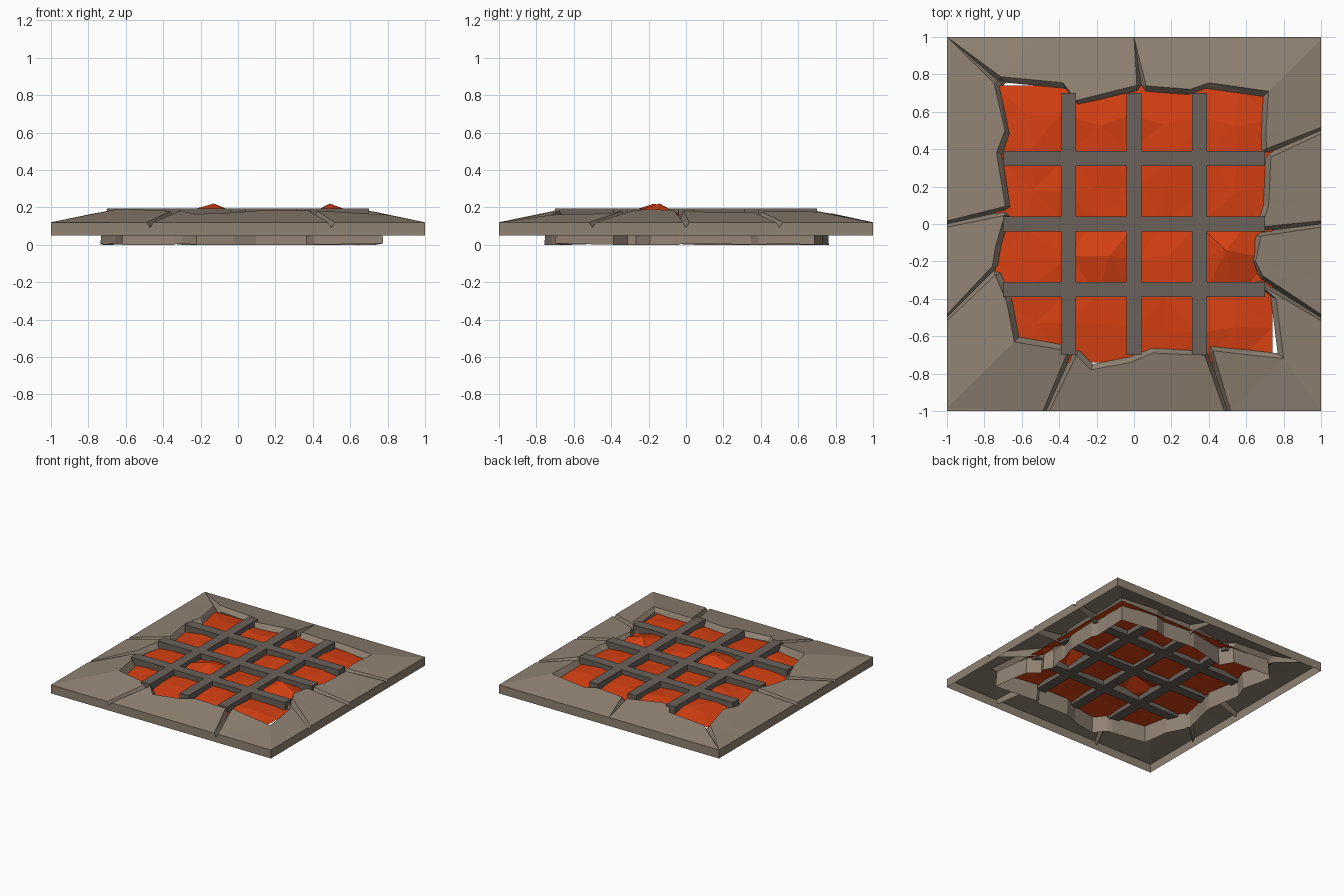
import bpy, bmesh, random
from mathutils import Vector

if "Cube" in bpy.data.objects:
    bpy.data.objects.remove(bpy.data.objects["Cube"])

random.seed(4)


def material(name, rgb):
    m = bpy.data.materials.new(name)
    m.diffuse_color = (*rgb, 1)
    m.use_nodes = True
    m.node_tree.nodes["Principled BSDF"].inputs["Base Color"].default_value = m.diffuse_color
    return m


STONE = material("stone", (0.28, 0.225, 0.172))
IRON = material("dark iron", (0.145, 0.12, 0.103))
LAVA = material("lava", (0.68, 0.052, 0.006))


def finish(bm, name, mat):
    bmesh.ops.remove_doubles(bm, verts=bm.verts, dist=0.0005)
    mesh = bpy.data.meshes.new(name)
    bm.to_mesh(mesh)
    bm.free()
    mesh.materials.append(mat)
    obj = bpy.data.objects.new(name, mesh)
    bpy.context.collection.objects.link(obj)
    return obj


# Broken rim of the pit, clockwise from above; 4 values = crack (rim -> border)
RIM = [(-.73, .77, -1, 1), (-.38, .755), (-.31, .66), (.04, .74, 0, 1),
       (.3, .72), (.4, .755), (.72, .71), (.705, .5), (.72, .38, 1, .5),
       (.72, .1), (.68, -.04, 1, 0), (.65, -.2), (.68, -.3, 1, -.5),
       (.76, -.4), (.80, -.72), (.40, -.69, .5, -1), (.1, -.69),
       (-.02, -.74), (-.23, -.78), (-.33, -.69, -.47, -1), (-.64, -.63),
       (-.68, -.42), (-.75, -.25, -1, -.5), (-.74, -.12),
       (-.69, .07, -1, 0), (-.735, .38), (-.69, .5)]
EDGE_Z, SKIRT_Z = 0.12, 0.05


def column(rim, outer, rim_z, outer_z, lip_z):
    """Skirt foot, border, rim, lip and wall foot at one place on the ring."""
    x, y = rim
    return [Vector((*outer, SKIRT_Z)), Vector((*outer, outer_z)),
            Vector((x, y, rim_z)), Vector((x * .96, y * .96, lip_z)),
            Vector((x * .97, y * .97, random.choice((0.005, 0.005, 0.012))))]


columns = []
for entry in RIM:
    p = Vector(entry[:2])
    top = EDGE_Z + 0.2 * (1 - max(abs(p.x), abs(p.y)))
    if len(entry) == 2:
        columns.append(column(p, p / max(abs(p.x), abs(p.y)), top, EDGE_Z, 0.135))
        continue
    # crack: two banks with a sunken line between them
    o = Vector(entry[2:])
    tp = Vector((p.y, -p.x)).normalized()
    to = Vector((0, -o.x)) if abs(o.x) == 1 else Vector((o.y, 0))
    tapered = o.y == 1
    for side in (-1, 0, 1):
        w = 0 if tapered else 0.017 * side
        deep = side == 0
        columns.append(column(p + tp * 0.025 * side, o + to * w,
                              0.125 if deep else top,
                              0.09 if deep and not tapered else EDGE_Z,
                              0.11 if deep else 0.135))

# Stone frame: skirt, sloping top, broken lip and pit wall
bm = bmesh.new()


def face(points):
    unique = []
    for q in points:
        if all((q - u).length > 1e-4 for u in unique):
            unique.append(q)
    if len(unique) > 2:
        bm.faces.new([bm.verts.new(q) for q in unique])


for i, a in enumerate(columns):
    b = columns[(i + 1) % len(columns)]
    corner = []
    if abs(a[1].x - b[1].x) > 1e-4 and abs(a[1].y - b[1].y) > 1e-4:
        c = (a[1].x, b[1].y) if abs(a[1].x) > 0.9999 else (b[1].x, a[1].y)
        corner = [Vector((*c, EDGE_Z))]
    face([a[2], b[2], b[1]] + corner + [a[1]])
    border = [a[1]] + corner + [b[1]]
    for s, t in zip(border, border[1:]):
        face([s, t, Vector((t.x, t.y, SKIRT_Z)), Vector((s.x, s.y, SKIRT_Z))])
    face([a[3], b[3], b[2], a[2]])
    face([a[4], b[4], b[3], a[3]])
bmesh.ops.triangulate(bm, faces=[f for f in bm.faces if len(f.verts) > 3])
zmin = min(v.co.z for v in bm.verts)
for v in bm.verts:
    if v.co.z < 0.03:
        v.co.z -= zmin
finish(bm, "stone_frame", STONE)

# Lava: faceted sheet with two raised spikes
bm = bmesh.new()
bmesh.ops.create_grid(bm, x_segments=8, y_segments=8, size=0.74)
for v in bm.verts:
    rim = max(abs(v.co.x), abs(v.co.y)) > 0.7
    v.co.z = 0.13 if rim else 0.15 + random.uniform(-0.012, 0.012)
    if not rim:
        v.co.x += random.uniform(-0.03, 0.03)
        v.co.y += random.uniform(-0.03, 0.03)
for peak in ((-0.13, -0.17, 0.22), (0.49, -0.14, 0.22)):
    peak = Vector(peak)
    nearest = min(bm.verts, key=lambda v: (v.co.xy - peak.xy).length)
    nearest.co = peak
bmesh.ops.triangulate(bm, faces=bm.faces[:])
finish(bm, "lava_surface", LAVA)

# Iron grate: three bars each way
for axis in (0, 1):
    for n, offset in enumerate((-0.35, 0, 0.35)):
        bm = bmesh.new()
        bmesh.ops.create_cube(bm, size=1)
        scale = Vector((0.08, 0.08, 0.08))
        scale[axis] = 1.4
        shift = Vector((0, 0, 0.155))
        shift[1 - axis] = offset
        bmesh.ops.scale(bm, vec=scale, verts=bm.verts)
        bmesh.ops.translate(bm, vec=shift, verts=bm.verts)
        finish(bm, f"grate_bar_{'xy'[axis]}_{n + 1}", IRON)
